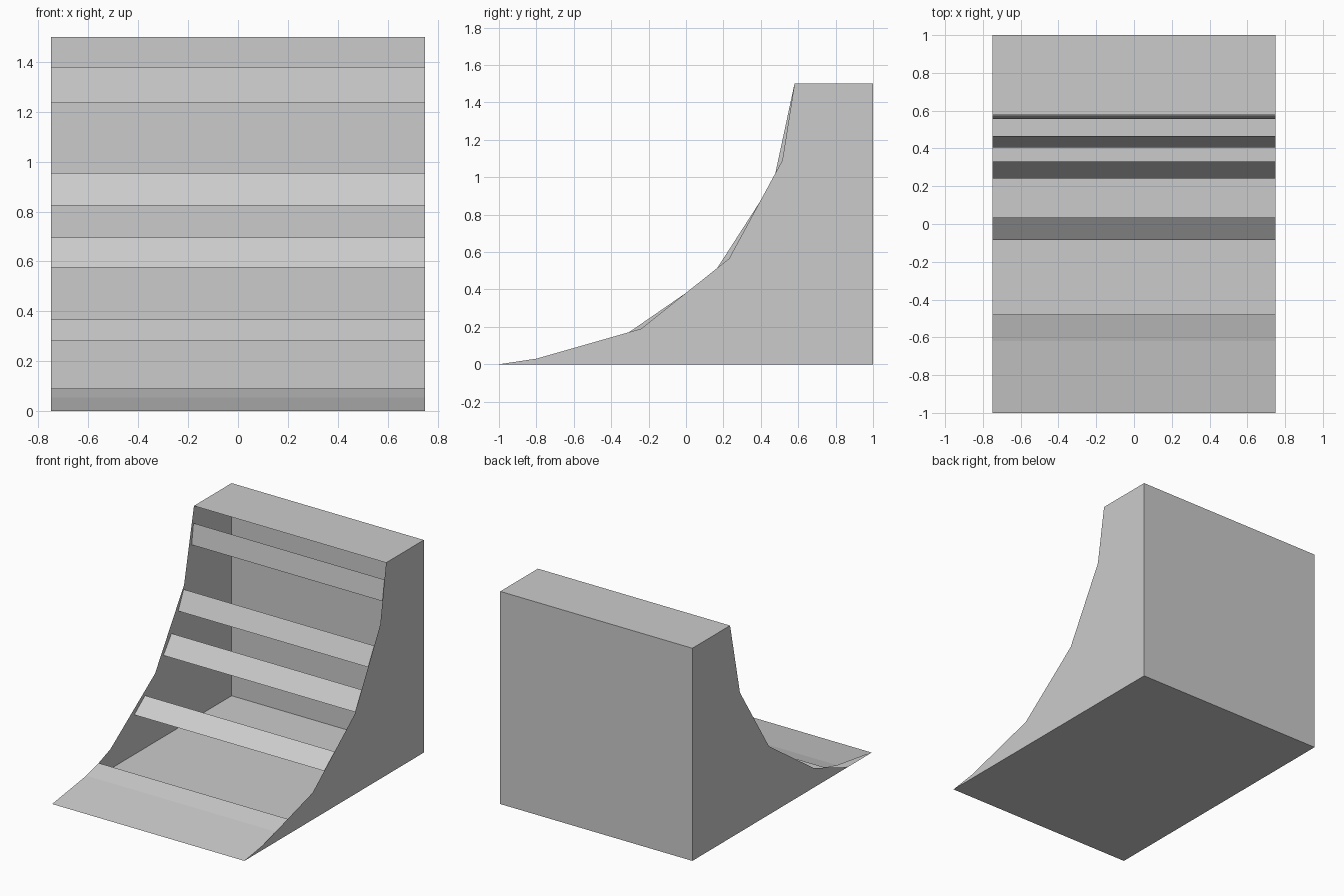
import bpy

HALF = 0.75      # half width
TOP = 1.5        # deck height
BACK = 1.0
LIP = 0.58       # front edge of the deck

cube = bpy.data.objects.get("Cube")
if cube:
    bpy.data.objects.remove(cube, do_unlink=True)

grey = bpy.data.materials.new("light_grey")
grey.use_nodes = True
colour = (0.6, 0.6, 0.6, 1)
grey.diffuse_color = colour
grey.node_tree.nodes["Principled BSDF"].inputs["Base Color"].default_value = colour


def add_mesh(name, verts, faces):
    mesh = bpy.data.meshes.new(name)
    mesh.from_pydata(verts, [], faces)
    mesh.materials.append(grey)
    mesh.update()
    obj = bpy.data.objects.new(name, mesh)
    bpy.context.collection.objects.link(obj)
    return obj


def side_panel(name, x, profile):
    """Flat upright sheet filled from a (y, z) outline."""
    points = profile + [(BACK, TOP), (BACK, 0)]
    if x > 0:
        points = points[::-1]
    add_mesh(name, [(x, y, z) for y, z in points], [range(len(points))])


def sheet(name, path):
    """Thin sheet across the full width that follows a (y, z) path."""
    verts = [(x, y, z) for y, z in path for x in (-HALF, HALF)]
    faces = [(2 * i, 2 * i + 1, 2 * i + 3, 2 * i + 2) for i in range(len(path) - 1)]
    add_mesh(name, verts, faces)


# Curved side walls
side_panel("left_side", HALF, [(-1, 0), (-0.8, 0.03), (-0.24, 0.19),
                               (0.23, 0.565), (0.515, 1.09), (LIP, TOP)])
side_panel("right_side", -HALF, [(-0.73, 0), (-0.35, 0.14), (0.146, 0.482),
                                 (0.47, 0.985), (LIP, TOP)])

# Deck, back wall and floor
sheet("top_deck", [(LIP, TOP), (BACK, TOP)])
sheet("back_wall", [(BACK, TOP), (BACK, 0)])
sheet("floor", [(BACK, 0), (-1, 0)])

# Bent entry plate at the foot of the ramp
sheet("entry_plate", [(-1, 0), (-0.62, 0.055), (-0.48, 0.09)])

# Cross slats set just inside the curve
slats = [((-0.085, 0.28), (0.035, 0.37)),
         ((0.24, 0.575), (0.33, 0.695)),
         ((0.405, 0.825), (0.465, 0.955)),
         ((0.555, 1.235), (0.575, 1.38))]
for number, path in enumerate(slats, 1):
    sheet(f"cross_slat_{number}", path)
